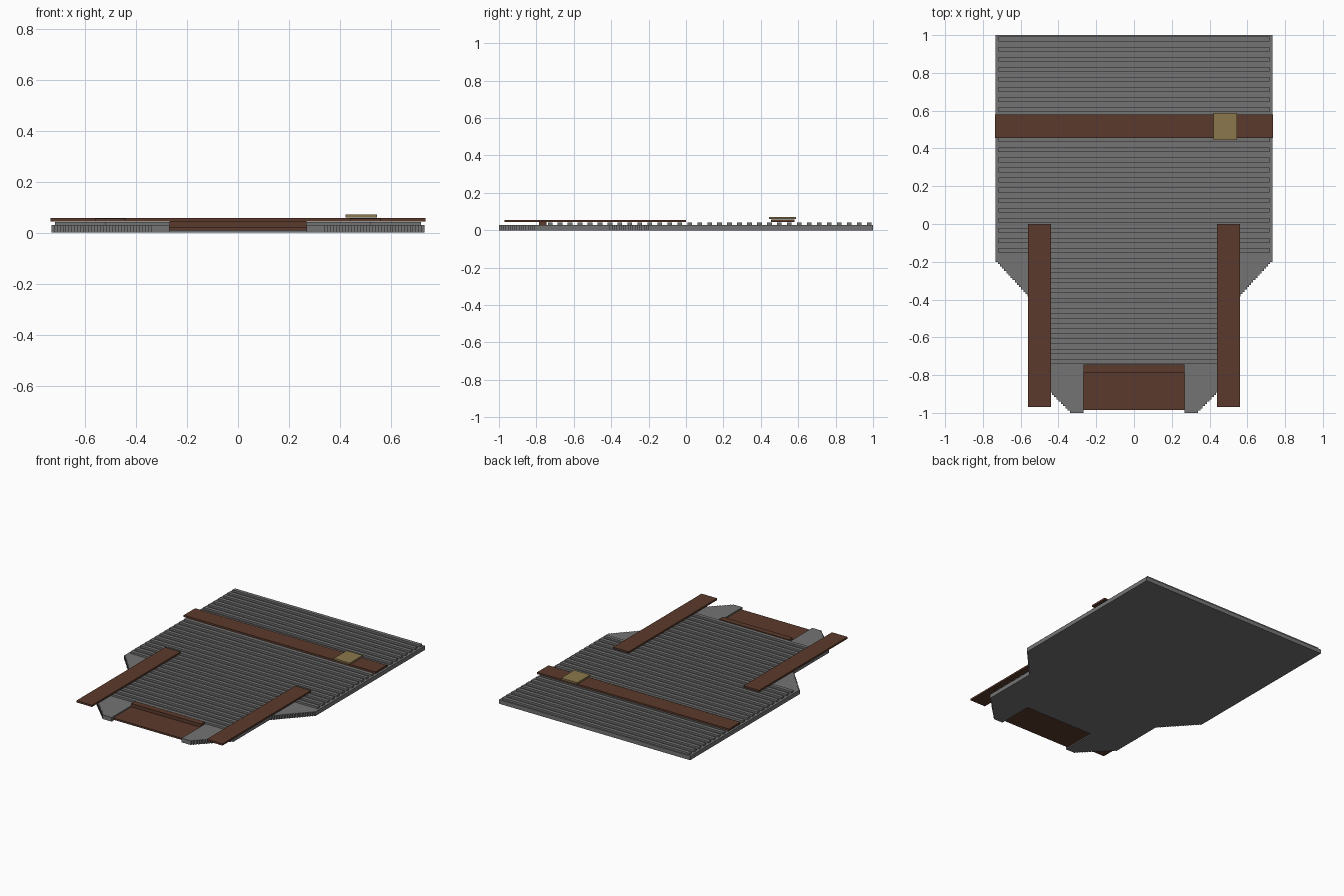
import bpy, bmesh

if "Cube" in bpy.data.objects:
    bpy.data.objects.remove(bpy.data.objects["Cube"])


def material(name, rgb):
    m = bpy.data.materials.new(name)
    m.diffuse_color = (*rgb, 1)
    m.use_nodes = True
    m.node_tree.nodes["Principled BSDF"].inputs["Base Color"].default_value = m.diffuse_color
    return m


GREY = material("grey knit", (0.175, 0.175, 0.175))
BROWN = material("brown leather", (0.105, 0.042, 0.025))
BRASS = material("brass", (0.26, 0.185, 0.072))


def finish(name, bm, mat):
    bmesh.ops.recalc_face_normals(bm, faces=bm.faces)
    me = bpy.data.meshes.new(name)
    bm.to_mesh(me)
    bm.free()
    me.materials.append(mat)
    ob = bpy.data.objects.new(name, me)
    bpy.context.collection.objects.link(ob)
    return ob


def add_box(bm, x0, x1, y0, y1, z0, z1):
    vs = bmesh.ops.create_cube(bm, size=1)["verts"]
    for v in vs:
        v.co.x = x1 if v.co.x > 0 else x0
        v.co.y = y1 if v.co.y > 0 else y0
        v.co.z = z1 if v.co.z > 0 else z0


def box(name, mat, *dims):
    bm = bmesh.new()
    add_box(bm, *dims)
    return finish(name, bm, mat)


def stairs(a, b, n):
    """Stepped line from a to b, going in along x then along y."""
    pts = []
    for i in range(n):
        x0 = a[0] + (b[0] - a[0]) * i / n
        x1 = a[0] + (b[0] - a[0]) * (i + 1) / n
        y0 = a[1] + (b[1] - a[1]) * i / n
        y1 = a[1] + (b[1] - a[1]) * (i + 1) / n
        pts += [(x0, y0), (x1, y0)] if i else [(x1, y0)]
        pts.append((x1, y1))
    return list(dict.fromkeys(pts))


# Flat body: stepped armholes and shoulders, with a neck notch
half = [(0.732, 1.0), (0.732, -0.2)]
half += stairs((0.732, -0.2), (0.53, -0.42), 18)
half += [(0.53, -0.81)]
half += stairs((0.53, -0.81), (0.34, -1.0), 16)
half += [(0.268, -1.0), (0.268, -0.747)]
outline = half + [(-x, y) for x, y in reversed(half)]
bm = bmesh.new()
face = bm.faces.new([bm.verts.new((x, y, 0)) for x, y in outline])
ext = bmesh.ops.extrude_face_region(bm, geom=[face])["geom"]
for v in ext:
    if isinstance(v, bmesh.types.BMVert):
        v.co.z = 0.029
bmesh.ops.triangulate(bm, faces=[f for f in bm.faces if len(f.verts) > 4])
finish("body_panel", bm, GREY)

# Raised ribs, wide on the body and narrower between the armholes
bm = bmesh.new()
for i in range(33):
    y = 0.979 - 0.0533 * i
    w = 0.718 if i < 22 else 0.52
    add_box(bm, -w, w, y - 0.0125, y + 0.0125, 0.029, 0.042)
finish("ribs", bm, GREY)

# Shoulder straps
for side, s in (("left", -1), ("right", 1)):
    xs = sorted((s * 0.44, s * 0.56))
    box(side + "_strap", BROWN, *xs, -0.97, 0.0, 0.044, 0.056)

# Belt and buckle
box("belt", BROWN, -0.735, 0.735, 0.455, 0.58, 0.044, 0.057)
box("buckle", BRASS, 0.422, 0.545, 0.445, 0.588, 0.059, 0.071)

# Neck lining and collar strip
box("neck_lining", BROWN, -0.268, 0.268, -0.985, -0.747, 0.008, 0.02)
box("collar_strip", BROWN, -0.268, 0.268, -0.785, -0.745, 0.02, 0.044)
